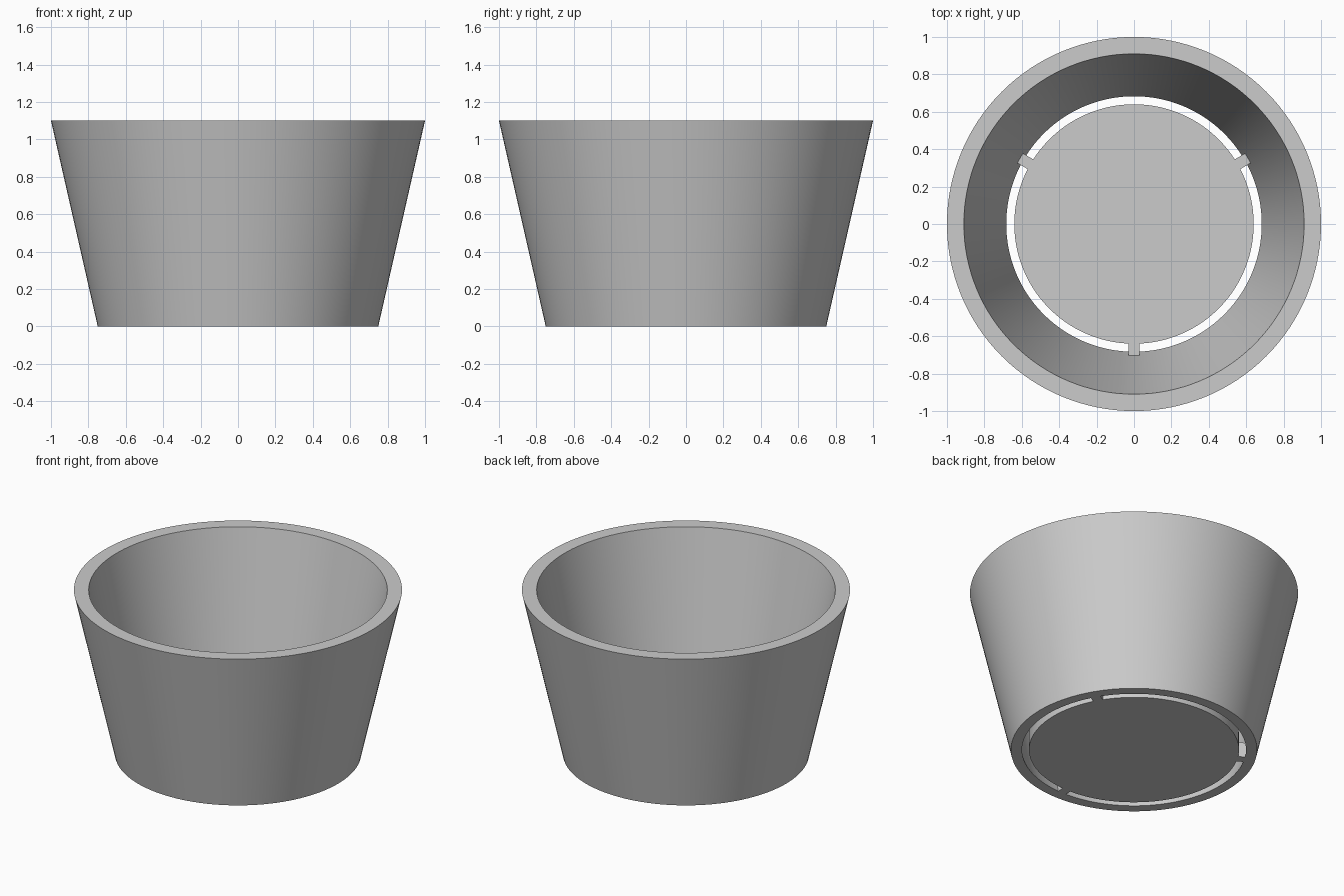
import bpy
import bmesh
import math

cube = bpy.data.objects.get("Cube")
if cube:
    bpy.data.objects.remove(cube, do_unlink=True)

SEGMENTS = 128
HEIGHT = 1.1
FLOOR_TOP = 0.1

grey = bpy.data.materials.new("light grey")
grey.use_nodes = True
colour = (0.6, 0.6, 0.6, 1)
grey.diffuse_color = colour
grey.node_tree.nodes["Principled BSDF"].inputs["Base Color"].default_value = colour


def finish(name, bm):
    bmesh.ops.recalc_face_normals(bm, faces=bm.faces)
    mesh = bpy.data.meshes.new(name)
    bm.to_mesh(mesh)
    bm.free()
    mesh.materials.append(grey)
    obj = bpy.data.objects.new(name, mesh)
    bpy.context.collection.objects.link(obj)
    bpy.ops.object.select_all(action="DESELECT")
    obj.select_set(True)
    bpy.context.view_layer.objects.active = obj
    bpy.ops.object.shade_smooth_by_angle(angle=math.radians(30))
    return obj


# Tapered wall: a slanted cross-section turned around the z axis
profile = [(0.75, 0), (1, HEIGHT), (0.91, HEIGHT), (0.683, 0)]
bm = bmesh.new()
rings = []
for radius, z in profile:
    circle = bmesh.ops.create_circle(bm, segments=SEGMENTS, radius=radius)["verts"]
    for v in circle:
        v.co.z = z
    rings.append(circle)
for a, b in zip(rings, rings[1:] + rings[:1]):
    for i in range(SEGMENTS):
        j = (i + 1) % SEGMENTS
        bm.faces.new((a[i], a[j], b[j], b[i]))
finish("pot_wall", bm)

# Floor disc joined to the wall by three tabs, leaving drainage slots between them.
# One outline, so the tabs run flush into the disc.
DISC, TAB_END, HALF_TAB = 0.64, 0.704, 0.03
half_angle = math.asin(HALF_TAB / DISC)
bm = bmesh.new()
outline = []
for k in range(3):
    centre = math.radians(-90 + 120 * k)
    along = (math.cos(centre), math.sin(centre))
    for side in (-HALF_TAB, HALF_TAB):
        outline.append((along[0] * TAB_END - along[1] * side,
                        along[1] * TAB_END + along[0] * side))
    arc_steps = SEGMENTS // 3
    sweep = math.radians(120) - 2 * half_angle
    for i in range(arc_steps + 1):
        angle = centre + half_angle + sweep * i / arc_steps
        outline.append((DISC * math.cos(angle), DISC * math.sin(angle)))
base = bm.faces.new([bm.verts.new((x, y, 0)) for x, y in outline])
top = bmesh.ops.extrude_face_region(bm, geom=[base], use_keep_orig=True)["geom"]
for v in top:
    if isinstance(v, bmesh.types.BMVert):
        v.co.z = FLOOR_TOP
finish("floor_with_tabs", bm)
